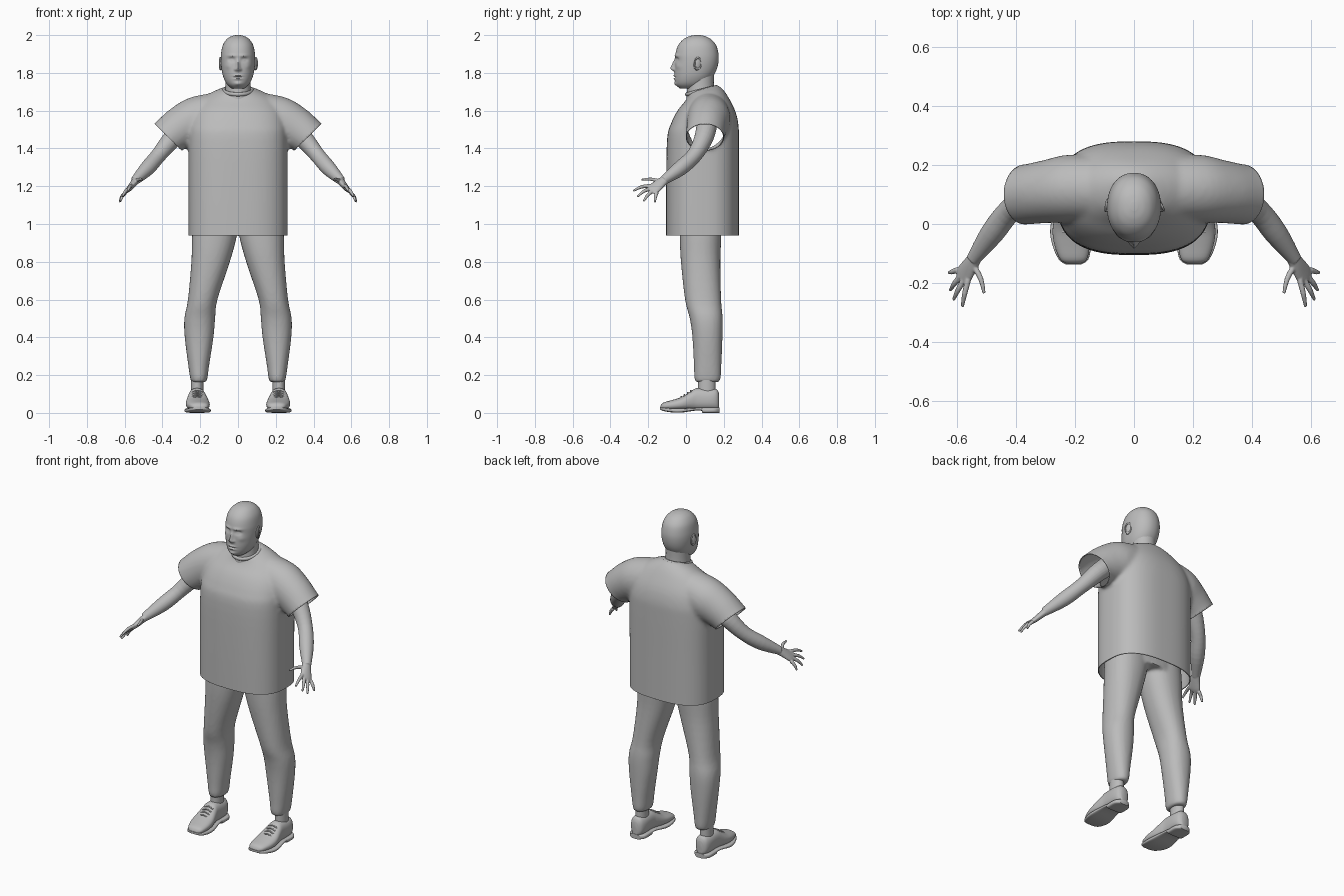
import bpy, bmesh, math
from mathutils import Vector as V

if "Cube" in bpy.data.objects:
    bpy.data.objects.remove(bpy.data.objects["Cube"])

GREY = bpy.data.materials.new("plain_grey")
GREY.use_nodes = True
GREY.diffuse_color = (0.5, 0.5, 0.5, 1)
GREY.node_tree.nodes["Principled BSDF"].inputs["Base Color"].default_value = (0.5, 0.5, 0.5, 1)


def make(name, bm):
    mesh = bpy.data.meshes.new(name)
    bm.to_mesh(mesh)
    bm.free()
    ob = bpy.data.objects.new(name, mesh)
    bpy.context.collection.objects.link(ob)
    return ob


def finish(ob, angle=50):
    ob.data.materials.clear()
    ob.data.materials.append(GREY)
    bpy.ops.object.select_all(action="DESELECT")
    ob.select_set(True)
    bpy.context.view_layer.objects.active = ob
    bpy.ops.object.shade_smooth_by_angle(angle=math.radians(angle))
    return ob


# A section is (centre, half axis u, half axis v, roundness)
def flat(z, x0, x1, y0, y1, n=2.0, tilt=0.0):
    return (V(((x0 + x1) / 2, (y0 + y1) / 2, z)), V(((x1 - x0) / 2, 0, 0)),
            V((0, (y1 - y0) / 2, tilt)), n)


def upright(y, cx, hw, z0, z1, n):
    return (V((cx, y, (z0 + z1) / 2)), V((hw, 0, 0)), V((0, 0, (z1 - z0) / 2)), n)


def spline(a, b, c, d, t):
    return b + (c - a) * (t / 2) + (a - b * 2.5 + c * 2 - d * 0.5) * t**2 \
        + (b * 1.5 - a * 0.5 - c * 1.5 + d * 0.5) * t**3


def loft(name, secs, sides=32, steps=4):
    """Closed skin over smoothly interpolated sections."""
    bm, rings, last = bmesh.new(), [], len(secs) - 1
    for i in range(last * steps + 1):
        k = min(i // steps, last - 1)
        t = i / steps - k
        near = [secs[max(0, min(last, k + j))] for j in (-1, 0, 1, 2)]
        c, u, v, n = (spline(*[s[q] for s in near], t) for q in range(4))
        ring = []
        for j in range(sides):
            a = math.tau * j / sides
            p, q = math.cos(a), math.sin(a)
            ring.append(bm.verts.new(c + u * math.copysign(abs(p)**(2 / n), p)
                                     + v * math.copysign(abs(q)**(2 / n), q)))
        rings.append(ring)
    for r, s in zip(rings, rings[1:]):
        for j in range(sides):
            bm.faces.new((r[j - 1], r[j], s[j], s[j - 1]))
    bm.faces.new(rings[0])
    bm.faces.new(rings[-1])
    bmesh.ops.recalc_face_normals(bm, faces=bm.faces)
    return make(name, bm)


WIDE = V((0.62, 0.4, -0.62))


def tube(name, points, radii, sides=16, steps=4):
    """Limb along points; each radius is a number or (wide, thick)."""
    pts, secs = [V(p) for p in points], []
    for i, p in enumerate(pts):
        t = (pts[min(i + 1, len(pts) - 1)] - pts[max(i - 1, 0)]).normalized()
        v = t.cross(WIDE).normalized()
        w, h = radii[i] if isinstance(radii[i], tuple) else (radii[i], radii[i])
        secs.append((p, v.cross(t) * w, v * h, 2.0))
    return loft(name, secs, sides, steps)


def mirrored(ob, name):
    bm = bmesh.new()
    bm.from_mesh(ob.data)
    for v in bm.verts:
        v.co.x *= -1
    bmesh.ops.reverse_faces(bm, faces=bm.faces)
    return make(name, bm)


def fuse(name, parts, voxel, rounds):
    """Melt overlapping parts into one smooth surface."""
    bm = bmesh.new()
    for p in parts:
        bm.from_mesh(p.data)
        bpy.data.objects.remove(p)
    ob = make(name, bm)
    m = ob.modifiers.new("melt", "REMESH")
    m.mode, m.voxel_size = "VOXEL", voxel
    s = ob.modifiers.new("soften", "SMOOTH")
    s.factor, s.iterations = 0.5, rounds
    bpy.context.view_layer.update()
    deps = bpy.context.evaluated_depsgraph_get()
    mesh = bpy.data.meshes.new_from_object(ob.evaluated_get(deps))
    ob.modifiers.clear()
    ob.data = mesh
    return ob


# Shirt: draped body plus sleeves, melted, then opened at the hem and cuffs
body = loft("body", [flat(z, -w, w, f, b, n, t) for z, w, f, b, n, t in (
    (0.88, .262, -.105, .28, 2.7, 0), (1.2, .262, -.105, .28, 2.7, 0),
    (1.45, .262, -.10, .28, 2.7, 0), (1.53, .258, -.08, .277, 2.6, 0),
    (1.6, .24, -.045, .26, 2.4, 0), (1.66, .195, -.005, .225, 2.2, .01),
    (1.695, .14, .01, .195, 2, .018), (1.715, .085, .01, .165, 2, .022))], 64)
sleeve = loft("sleeve", [(V((x, y, z)), V((ux, 0, uz)), V((0, r, 0)), 2.0) for x, y, z, ux, uz, r in (
    (.10, .12, 1.585, .03, .11, .11), (.22, .12, 1.55, .04, .117, .115),
    (.30, .11, 1.51, .06, .097, .107), (.37, .10, 1.46, .072, .072, .102),
    (.42, .10, 1.41, .074, .074, .102))], 40)
shirt = fuse("shirt", [body, sleeve, mirrored(sleeve, "sleeve_copy")], 0.011, 5)
bm = bmesh.new()
bm.from_mesh(shirt.data)


def cut(co, no, clear):
    bmesh.ops.bisect_plane(bm, geom=bm.verts[:] + bm.edges[:] + bm.faces[:], plane_co=co,
                           plane_no=no, clear_outer=clear)


cut(V((0, 0, .94)), V((0, 0, -1)), True)
for side in (1, -1):
    co, no = V((.37 * side, .1, 1.46)), V((side, 0, -1)).normalized()
    cut(co, no, False)
    gone = [f for f in bm.faces if f.calc_center_median().x * side > .275
            and (f.calc_center_median() - co).dot(no) > 1e-5]
    bmesh.ops.delete(bm, geom=gone, context="FACES")
bm.to_mesh(shirt.data)
bm.free()
cloth = shirt.modifiers.new("cloth", "SOLIDIFY")
cloth.thickness, cloth.offset = 0.005, -1
finish(shirt)

# Collar
bpy.ops.mesh.primitive_torus_add(location=(0, .082, 1.706), rotation=(.25, 0, 0), major_radius=.074,
                                 minor_radius=.009, major_segments=48, minor_segments=10)
collar = bpy.context.object
collar.name, collar.scale = "collar", (1, 1.08, 1.2)
finish(collar)

# Trousers
leg = loft("leg", [flat(*s, 2.2) for s in (
    (1.05, .0, .235, -.03, .185), (.94, .006, .243, -.033, .187), (.8, .043, .247, -.027, .182),
    (.6, .109, .265, -.005, .186), (.5, .121, .284, .02, .194), (.4, .13, .282, .034, .193),
    (.25, .153, .263, .042, .187), (.19, .161, .254, .044, .184), (.163, .168, .248, .051, .176))])
hips = loft("hips", [flat(z, -w, w, -.03, .19, 2.4) for z, w in ((.96, .2), (1.05, .235), (1.15, .22))])
finish(fuse("trousers", [leg, mirrored(leg, "leg_copy"), hips], 0.009, 3))

# Head, with the face pushed in and out by soft bumps (x, z, spread x, spread z, depth)
head = loft("head", [flat(z, -w, w, f, b, 2.15) for z, w, f, b in (
    (2.0, .012, .045, .075), (1.993, .038, .015, .105), (1.976, .062, -.016, .135),
    (1.945, .081, -.042, .16), (1.9, .09, -.056, .172), (1.86, .091, -.058, .172),
    (1.82, .087, -.06, .163), (1.785, .08, -.06, .145), (1.755, .068, -.057, .12),
    (1.735, .054, -.05, .10), (1.718, .034, -.033, .08))], 128, 8)
BUMPS = ((0, 1.824, .011, .014, -.02), (0, 1.848, .009, .02, -.013), (.013, 1.818, .007, .007, -.008),
         (.034, 1.87, .017, .011, .012), (.033, 1.868, .01, .006, -.006), (.03, 1.891, .024, .007, -.006),
         (0, 1.785, .02, .005, -.007), (0, 1.777, .024, .003, .005), (0, 1.768, .018, .005, -.007),
         (0, 1.742, .02, .011, -.008), (.054, 1.835, .016, .015, -.004))
for v in head.data.vertices:
    if v.co.y < .03:
        x, z = abs(v.co.x), v.co.z
        v.co.y += sum(d * math.exp(-((x - bx) / sx)**2 - ((z - bz) / sz)**2) for bx, bz, sx, sz, d in BUMPS)
finish(head)
finish(loft("neck", [flat(z, -w, w, f, b) for z, w, f, b in (
    (1.64, .074, .0, .16), (1.7, .068, .004, .15), (1.75, .066, .006, .147), (1.82, .066, .01, .15))]))

# Ears
for name, s in (("left", 1), ("right", -1)):
    bpy.ops.mesh.primitive_uv_sphere_add(radius=1, location=(.09 * s, .06, 1.847), rotation=(-.15, 0, .3 * s))
    lobe = bpy.context.object
    lobe.name, lobe.scale = name + "_ear", (.009, .02, .034)
    finish(lobe)
    bpy.ops.mesh.primitive_torus_add(location=(.094 * s, .063, 1.85), rotation=(-.15, math.pi / 2, .3 * s),
                                     major_radius=.022, minor_radius=.004, minor_segments=8)
    rim = bpy.context.object
    rim.name, rim.scale = name + "_ear_rim", (1.35, .85, 1)
    finish(rim)

# Arm and hand
hand = [tube("arm", ((.28, .11, 1.52), (.35, .092, 1.45), (.42, .045, 1.365), (.48, -.03, 1.295),
                     (.545, -.12, 1.23)), (.055, .05, .041, .04, .024), 24),
        tube("palm", ((.53, -.1, 1.243), (.553, -.137, 1.215), (.575, -.17, 1.188), (.583, -.188, 1.18)),
             ((.022, .02), (.03, .018), (.036, .014), (.03, .01)), 24)]
FINGERS = (((.562, -.187, 1.203), (.574, -.237, 1.196), (.582, -.28, 1.175)),
           ((.577, -.19, 1.187), (.597, -.225, 1.172), (.612, -.257, 1.145)),
           ((.589, -.178, 1.174), (.61, -.204, 1.151), (.623, -.225, 1.12)),
           ((.596, -.155, 1.166), (.616, -.162, 1.143), (.627, -.165, 1.115)),
           ((.547, -.135, 1.225), (.52, -.185, 1.237), (.508, -.235, 1.235)))
for path in FINGERS:
    hand.append(tube("finger", path, (.0105, .009, .0055), 12))
left_arm = finish(fuse("left_arm", hand, 0.0035, 2))
finish(mirrored(left_arm, "right_arm"))

# Shoes, soles, laces and ankles
shoe = [
    loft("ankle", [flat(z, .183, .25, .064, .156) for z in (.08, .13, .2)], 24),
    loft("shoe", [upright(*s, 2.4) for s in (
        (-.135, .205, .02, .02, .036), (-.12, .205, .045, .016, .054), (-.07, .21, .06, .014, .069),
        (-.02, .214, .062, .014, .086), (.03, .216, .052, .014, .118), (.06, .217, .047, .014, .131),
        (.13, .217, .046, .014, .128), (.163, .217, .037, .014, .124), (.176, .217, .02, .02, .1))]),
    loft("sole", [upright(*s, 4) for s in (
        (-.138, .205, .024, .018, .03), (-.12, .205, .05, .01, .029), (-.07, .211, .066, .002, .024),
        (-.02, .215, .069, .002, .024), (.05, .217, .056, .012, .028), (.085, .217, .052, .01, .028),
        (.09, .217, .052, .0, .028), (.15, .217, .052, .0, .028), (.178, .217, .03, .0, .028))])]
for i in range(4):
    y, z = -.025 + i * .017, .087 + i * .0105
    shoe.append(tube("lace_%d" % (i + 1), ((.186, y, z - .01), (.215, y, z), (.244, y, z - .01)),
                     (.004, .004, .004), 8))
for part in shoe:
    base = part.name
    part.name = "left_" + base
    finish(part)
    finish(mirrored(part, "right_" + base))
